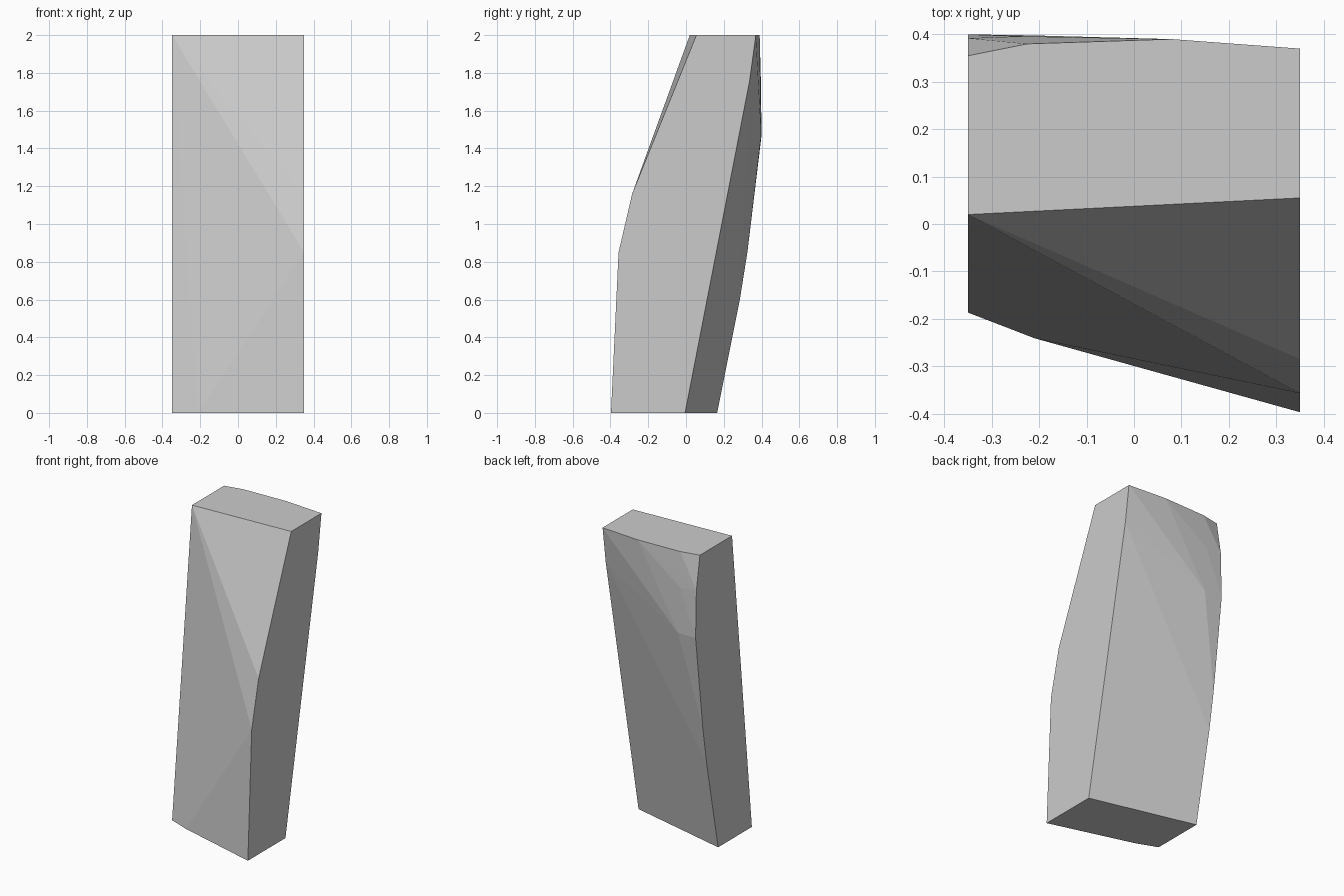
import bpy, bmesh, math

if "Cube" in bpy.data.objects:
    bpy.data.objects.remove(bpy.data.objects["Cube"])

W = 0.35  # half width

# side cross-sections as (y, z)
right_side = [(-0.397, 0), (-0.357, 0.85), (-0.285, 1.16), (0.055, 2),
              (0.37, 2), (0.337, 1.76), (-0.005, 0)]
left_side = [(-0.187, 0), (0.02, 2), (0.355, 2), (0.392, 1.78),
             (0.4, 1.47), (0.325, 0.85), (0.285, 0.6), (0.165, 0)]
# chipped corners between the sides (x, y, z)
between = [(-0.21, -0.241, 0), (-0.225, 0.38, 2), (0.08, 0.39, 2),
           (-0.235, 0.396, 1.77), (-0.22, 0.398, 1.47)]

# faceted stone block wrapped around the cross-sections
bm = bmesh.new()
for x, side in ((W, right_side), (-W, left_side)):
    for y, z in side:
        bm.verts.new((x, y, z))
for p in between:
    bm.verts.new(p)
hull = bmesh.ops.convex_hull(bm, input=bm.verts[:])
loose = [v for v in bm.verts if not v.link_faces]
bmesh.ops.delete(bm, geom=loose, context='VERTS')
bmesh.ops.dissolve_limit(bm, angle_limit=math.radians(0.2),
                         verts=bm.verts[:], edges=bm.edges[:])
bmesh.ops.recalc_face_normals(bm, faces=bm.faces[:])

mesh = bpy.data.meshes.new("stone_block")
bm.to_mesh(mesh)
bm.free()
block = bpy.data.objects.new("stone_block", mesh)
bpy.context.collection.objects.link(block)
